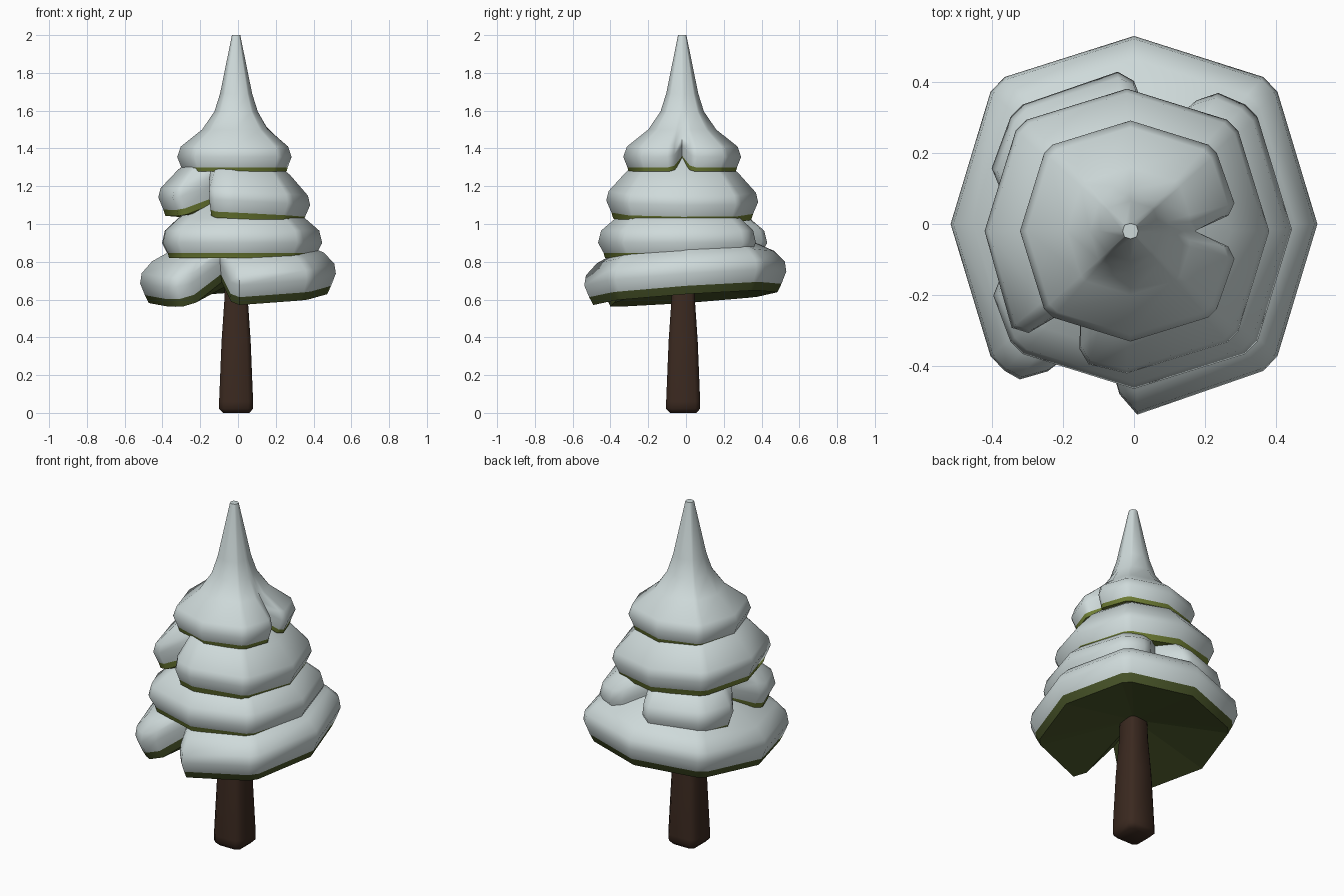
import bpy, math
from math import sin, cos, radians

if "Cube" in bpy.data.objects:
    bpy.data.objects.remove(bpy.data.objects["Cube"])


def material(name, rgb):
    m = bpy.data.materials.new(name)
    m.diffuse_color = (*rgb, 1)
    m.use_nodes = True
    m.node_tree.nodes["Principled BSDF"].inputs["Base Color"].default_value = m.diffuse_color
    return m


SNOW = material("snow", (0.62, 0.70, 0.70))
GREEN = material("needle green", (0.16, 0.21, 0.035))
DARK = material("dark needle green", (0.066, 0.09, 0.022))
BARK = material("dark bark", (0.043, 0.022, 0.014))


def make_object(name, verts, faces, mats, angle):
    me = bpy.data.meshes.new(name)
    me.from_pydata(verts, [], faces)
    for m in mats:
        me.materials.append(m)
    ob = bpy.data.objects.new(name, me)
    bpy.context.collection.objects.link(ob)
    bpy.ops.object.select_all(action='DESELECT')
    bpy.context.view_layer.objects.active = ob
    ob.select_set(True)
    bpy.ops.object.shade_smooth_by_angle(angle=radians(angle))
    return ob


def skin(n, rows):
    """Quads between stacked rings of n points."""
    return [(k * n + i, k * n + (i + 1) % n, (k + 1) * n + (i + 1) % n, (k + 1) * n + i)
            for k in range(rows - 1) for i in range(n)]


def octagon(t, bulge=1.08):
    """Radius of a unit octagon whose diagonal corners stick out a little."""
    t %= 360
    k = int(t // 45)
    r1, r2 = (1, bulge) if k % 2 == 0 else (bulge, 1)
    a = k * 45
    return r1 * r2 * sin(radians(45)) / (r1 * sin(radians(t - a)) + r2 * sin(radians(a + 45 - t)))


def outline(notches):
    """(angle, radius, notch depth, lift) around a tier; notch = angle, half width, depth, lift."""
    pts = []
    for k in range(8):
        for t in ([k * 45] if k % 2 == 0 else [k * 45 - 3, k * 45 + 3]):
            if all(abs((t - a + 180) % 360 - 180) > w + 9 for a, w, d, h in notches):
                pts.append((t, octagon(t), 1.0, 0.0))
    for a, w, d, h in notches:
        for off, f, lift in ((-w - 6, 1.02, 0), (-w, 0.93, h * 0.15), (0, d, h),
                             (w, 0.93, h * 0.15), (w + 6, 1.02, 0)):
            t = (a + off) % 360
            pts.append((t, octagon(t), f, lift))
    return sorted(pts)


def tier(name, rows, notches, centre, tilt=(0, 0), stretch=1.0, green=GREEN, hollow=0.05):
    """rows = (radius, height, notch strength) from the underside to the top."""
    pts = outline(notches)
    n = len(pts)
    verts = []
    for r, z, s in rows:
        for t, base, f, lift in pts:
            rad = r * base * (1 - s * (1 - f))
            x, y = rad * cos(radians(t)), rad * sin(radians(t)) * stretch
            verts.append((x + centre[0], y + centre[1],
                          z + s * lift + tilt[0] * x + tilt[1] * y))
    faces = skin(n, len(rows))
    # underside fan and top cap
    c = len(verts)
    verts.append((centre[0], centre[1], rows[0][1] + hollow))
    faces += [(c, (i + 1) % n, i) for i in range(n)]
    top = (len(rows) - 1) * n
    faces.append(tuple(range(top, top + n)))
    ob = make_object(name, verts, faces, (SNOW, green), 62)
    # needles show on the lowest band and the underside
    for p in ob.data.polygons:
        p.material_index = 1 if p.index < n or top <= p.index < top + n else 0
    # crisp edge between needles and underside
    ob.data.polygons.foreach_set("use_smooth", [p.index < top or p.index > top + n
                                                for p in ob.data.polygons])
    return ob


# trunk: tapered square post with cut corners
ring = []
for k in range(4):
    for u, v in ((1, -0.72), (1, 0.72)):
        a = radians(90 * k)
        ring.append((u * cos(a) - v * sin(a), u * sin(a) + v * cos(a)))
levels = ((0.070, 0), (0.09, 0.022), (0.09, 0.06), (0.077, 0.38), (0.062, 0.60), (0.058, 0.76))
tv = [(x * h - 0.01, y * h - 0.015, z) for h, z in levels for x, y in ring]
tf = skin(8, len(levels))
tf += [tuple(range(7, -1, -1)), tuple(range(len(tv) - 8, len(tv)))]
make_object("trunk", tv, tf, (BARK,), 60)

# snowy branch tiers, lowest first
tier("bottom_tier",
     ((0.472, 0.605, 1), (0.493, 0.648, 1), (0.518, 0.712, 1), (0.51, 0.765, 0.95),
      (0.455, 0.825, 0.8), (0.27, 0.92, 0.3), (0.10, 0.98, 0)),
     [(252, 13, 0.62, 0.11)], (0, 0), (0.05, 0.07), 1.025, DARK, 0.10)
tier("lower_middle_tier",
     ((0.41, 0.82, 1), (0.417, 0.847, 1), (0.446, 0.90, 1), (0.43, 0.965, 0.95),
      (0.355, 1.03, 0.7), (0.20, 1.13, 0.2), (0.08, 1.18, 0)),
     [(77, 13, 0.62, 0.07), (181, 18, 0.64, 0.07)], (0.0, -0.015), (0, 0), 1.01)
tier("upper_middle_tier",
     ((0.365, 1.025, 1), (0.375, 1.057, 1), (0.402, 1.12, 1), (0.39, 1.17, 0.95),
      (0.295, 1.275, 0.7), (0.18, 1.36, 0.2), (0.07, 1.42, 0)),
     [(237, 11, 0.60, 0.07)], (-0.02, -0.02), (-0.05, -0.01))
tier("top_tier",
     ((0.284, 1.277, 1), (0.29, 1.30, 1), (0.312, 1.355, 1), (0.293, 1.41, 0.9),
      (0.18, 1.50, 0.4), (0.115, 1.595, 0), (0.085, 1.69, 0), (0.022, 2.0, 0)),
     [(0, 9, 0.58, 0.06)], (-0.01, -0.02))
